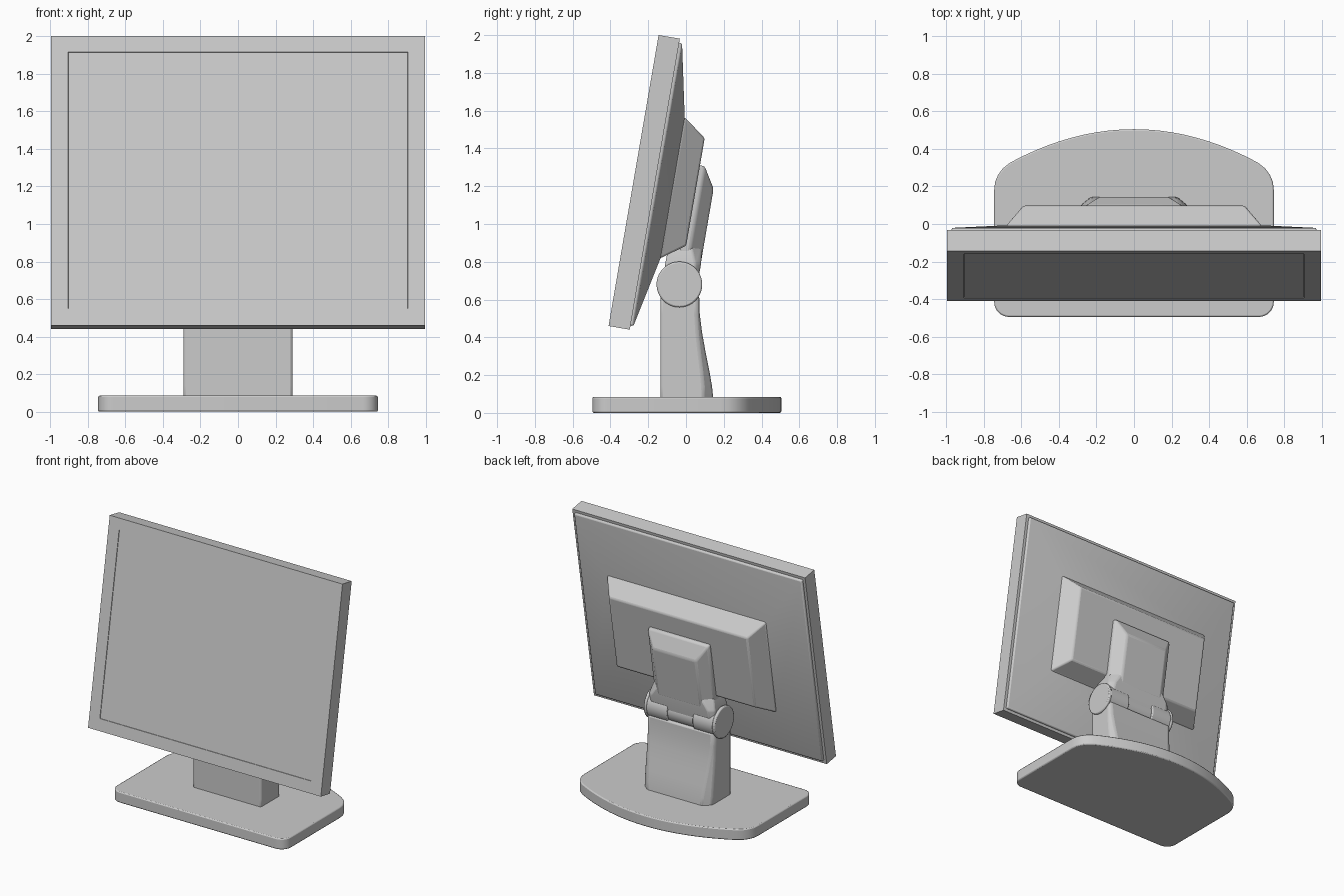
import bpy, bmesh, math
from mathutils import Matrix

cube = bpy.data.objects.get("Cube")
if cube:
    bpy.data.objects.remove(cube, do_unlink=True)

grey = bpy.data.materials.new("plain grey")
grey.use_nodes = True
COLOUR = (0.6, 0.6, 0.6, 1)
grey.diffuse_color = COLOUR
grey.node_tree.nodes["Principled BSDF"].inputs["Base Color"].default_value = COLOUR


def loft(name, rings, bevel=0.0, segments=2, matrix=None):
    """Skin a list of closed rings and cap both ends."""
    bm = bmesh.new()
    loops = [[bm.verts.new(p) for p in ring] for ring in rings]
    for a, b in zip(loops, loops[1:]):
        for i in range(len(a)):
            j = (i + 1) % len(a)
            bm.faces.new((a[i], a[j], b[j], b[i]))
    bm.faces.new(loops[0][::-1])
    bm.faces.new(loops[-1])
    bmesh.ops.recalc_face_normals(bm, faces=bm.faces)
    mesh = bpy.data.meshes.new(name)
    bm.to_mesh(mesh)
    bm.free()
    obj = bpy.data.objects.new(name, mesh)
    bpy.context.collection.objects.link(obj)
    mesh.materials.append(grey)
    if matrix:
        obj.matrix_world = matrix
    if bevel:
        mod = obj.modifiers.new("soft edges", 'BEVEL')
        mod.width, mod.segments = bevel, segments
        mod.limit_method, mod.angle_limit = 'ANGLE', math.radians(25)
    bpy.ops.object.select_all(action='DESELECT')
    obj.select_set(True)
    bpy.context.view_layer.objects.active = obj
    bpy.ops.object.shade_smooth_by_angle(angle=math.radians(30))
    return obj


def rect(depth, half, low, high):
    """Upright rectangle at a given depth."""
    return [(-half, depth, low), (half, depth, low), (half, depth, high), (-half, depth, high)]


def cylinder(name, x0, x1, radius, bevel=0.0):
    """Cylinder on the hinge axis."""
    turn = [math.tau * i / 40 for i in range(40)]
    return loft(name, [[(x, -0.035 + radius * math.cos(t), 0.68 + radius * math.sin(t))
                        for t in turn] for x in (x0, x1)], bevel)


# Display housing, tilted back; everything on it shares this frame
TILT = Matrix.Translation((0, -0.41, 0.46)) @ Matrix.Rotation(math.radians(-9.76), 4, 'X')
H = 1.563
loft("display_frame", [rect(0.004, 0.904, 0.091, 1.476), rect(0, 0.905, 0.09, 1.477),
                       rect(0, 0.995, 0, H), rect(0.114, 0.995, 0, H),
                       rect(0.114, 0.982, 0.013, H - 0.013)], matrix=TILT)
loft("back_shell", [rect(0.1, 0.975, 0.02, H - 0.02), rect(0.13, 0.972, 0.023, H - 0.023),
                    rect(0.21, 0.68, 0.4, 1.157)], 0.008, matrix=TILT)
loft("back_bulge", [rect(0.19, 0.68, 0.4, 1.157), rect(0.21, 0.68, 0.4, 1.157),
                    rect(0.333, 0.59, 0.489, 1.067)], 0.012, matrix=TILT)

# Mounting arm on the back of the display
loft("mount_arm", [rect(0.3, 0.26, 0.4, 0.92), rect(0.358, 0.26, 0.4, 0.92),
                   rect(0.425, 0.185, 0.42, 0.81)], 0.012, matrix=TILT)


def slab(z, half, front, back, cut):
    """Level section with cut back corners."""
    right = [(half, front, z), (half, back - cut, z), (half - cut * 1.2, back, z)]
    return right + [(-x, y, zz) for x, y, zz in reversed(right)]


# Shoulder linking the arm to the hinge
loft("arm_shoulder", [slab(0.68, 0.28, -0.125, 0.06, 0.02), slab(0.79, 0.28, -0.11, 0.08, 0.03),
                      slab(0.89, 0.25, -0.09, 0.085, 0.06)], 0.01)

# Hinge: core, two side barrels and end discs
cylinder("hinge_core", -0.28, 0.28, 0.102)
for side, label in ((1, "left"), (-1, "right")):
    cylinder(label + "_hinge_barrel", side * 0.11, side * 0.285, 0.117, 0.008)
    cylinder(label + "_hinge_disc", side * 0.28, side * 0.305, 0.121, 0.008)

# Column, with its back sweeping out toward the foot
sweep = [(0.07, 0.145, 0.05), (0.14, 0.138, 0.046), (0.22, 0.124, 0.04), (0.32, 0.104, 0.032),
         (0.42, 0.086, 0.025), (0.52, 0.073, 0.018), (0.62, 0.07, 0.015)]
loft("column", [slab(z, 0.29, -0.135, back, cut) for z, back, cut in sweep], 0.012)

# Base plate: rounded front corners, bowed back
half = [(0, -0.495)]
for i in range(9):
    t = math.radians(-90 + i * 11.25)
    half.append((0.665 + 0.08 * math.cos(t), -0.415 + 0.08 * math.sin(t)))
half += [(0.745, 0.18), (0.74, 0.225), (0.724, 0.262), (0.7, 0.295), (0.66, 0.327)]
for i in range(1, 11):
    x = 0.66 * (1 - i / 10)
    half.append((x, 0.505 - 0.178 * (x / 0.66) ** 2))
outline = half + [(-x, y) for x, y in half[-2:0:-1]]
loft("base_plate", [[(x, y, z) for x, y in outline] for z in (0, 0.085)], 0.008)
